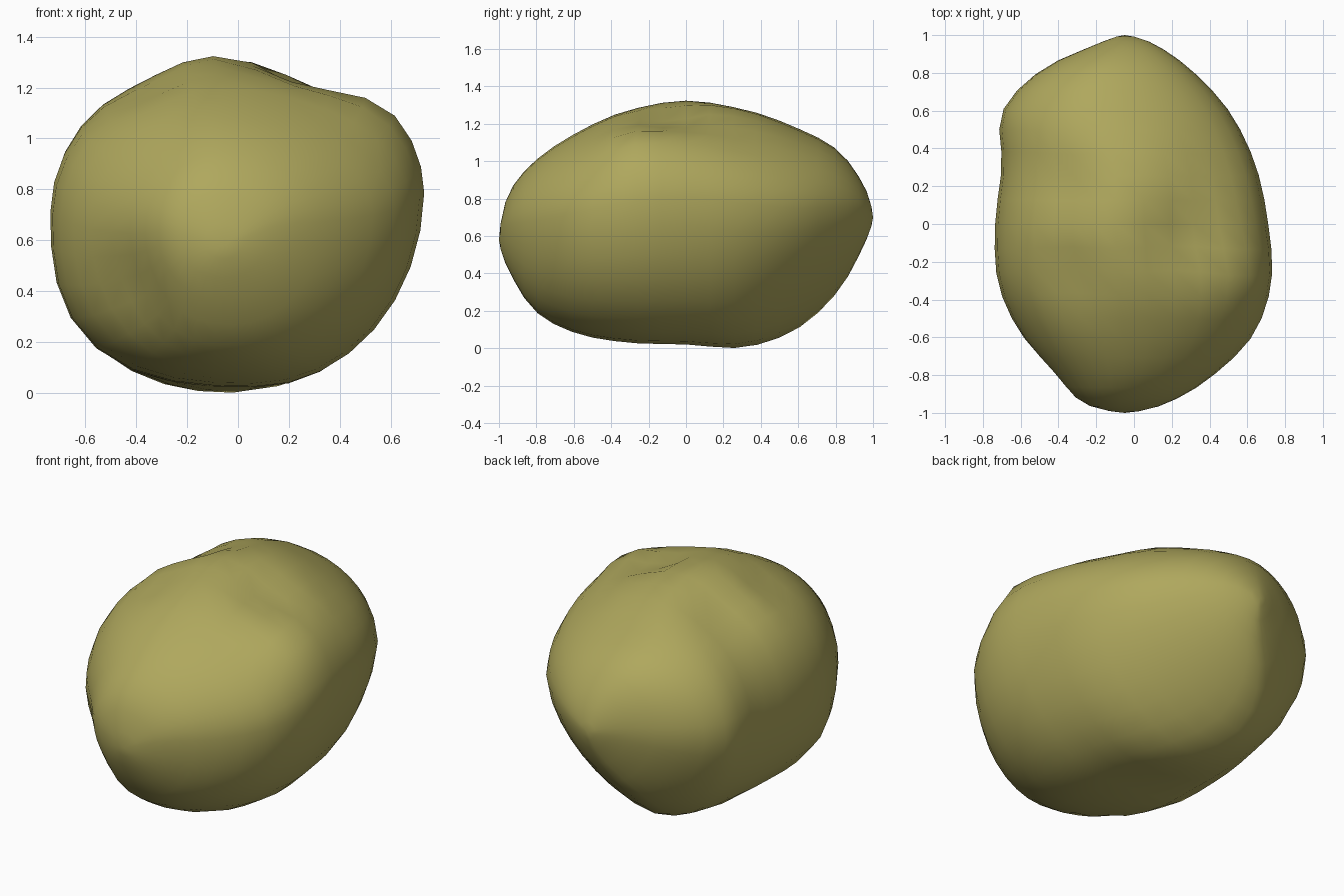
import bpy
import bmesh
import math
from mathutils import Vector

cube = bpy.data.objects.get("Cube")
if cube:
    bpy.data.objects.remove(cube, do_unlink=True)

# Extents of the boulder at equal angle steps from the front tip to the back tip
LEFT = [-.05, -.27, -.42, -.60, -.72, -.735, -.70, -.70, -.50, -.20, -.05]
RIGHT = [-.05, .17, .41, .63, .725, .71, .645, .51, .31, .11, -.05]
BOTTOM = [.58, .42, .20, .08, .03, .02, .005, .10, .30, .55, .70]
TOP = [.58, .82, 1.0, 1.15, 1.28, 1.33, 1.285, 1.18, 1.06, .87, .70]

# Place of the lowest point across each section, and fullness of the lower quarters
KEEL = [.50, .50, .55, .38, .45]
LOWER_LEFT = [2.2, 2.5, 2.7, 1.5, 1.6]
LOWER_RIGHT = [2.0, 2.0, 1.95, 1.6, 1.7]
UPPER = 1.9

# Dents (positive depth) and swellings (negative): centre, width, depth
DENTS = [
    ((.27, -.08, 1.25), .20, .08),
    ((.36, .28, 1.12), .20, .03),
    ((.55, -.28, 1.08), .20, -.05),
    ((-.36, -.25, 1.22), .20, .06),
    ((-.36, .20, 1.22), .20, .06),
    ((-.45, -.75, .38), .22, .07),
]
RINGS, SIDES = 24, 32


def sample(values, t):
    """Smoothly interpolate a list with t from 0 to 1."""
    f = t * (len(values) - 1)
    i = min(int(f), len(values) - 2)
    u = f - i
    a, b = values[i], values[i + 1]
    before = values[i - 1] if i else a
    after = values[i + 2] if i + 2 < len(values) else b
    ma, mb = (b - before) / 2, (after - a) / 2
    return (a * (2 * u**3 - 3 * u**2 + 1) + ma * (u**3 - 2 * u**2 + u)
            + b * (3 * u**2 - 2 * u**3) + mb * (u**3 - u**2))


def section_point(t, angle):
    """Point on a rounded section whose four quarters differ in fullness."""
    left, right = sample(LEFT, t), sample(RIGHT, t)
    low, high = sample(BOTTOM, t), sample(TOP, t)
    c, s = math.cos(angle), math.sin(angle)
    # Highest, lowest and widest places of the section
    middle = left + (right - left) * (.44 if s > 0 else sample(KEEL, t))
    waist = low + (high - low) * (.60 if c > 0 else .53)
    power = UPPER if s > 0 else sample(LOWER_RIGHT if c > 0 else LOWER_LEFT, t)
    r = (abs(c)**power + abs(s)**power) ** (-1 / power)
    x = middle + c * r * ((right - middle) if c > 0 else (middle - left))
    z = waist + s * r * ((high - waist) if s > 0 else (waist - low))
    return Vector((x, -math.cos(math.pi * t), z))


def dented(point):
    """Push a point towards the middle of the boulder where a dent lies."""
    inward = (Vector((0, 0, .66)) - point).normalized()
    move = sum(depth * math.exp(-((point - Vector(c)).length / width) ** 2)
               for c, width, depth in DENTS)
    return point + inward * move


# Boulder body: rings from front to back, closed by a fan at each tip
bm = bmesh.new()
rings = [[bm.verts.new(dented(section_point(i / RINGS, 2 * math.pi * j / SIDES)))
          for j in range(SIDES)] for i in range(1, RINGS)]
tips = [bm.verts.new(section_point(t, 0)) for t in (0, 1)]
for j in range(SIDES):
    k = (j + 1) % SIDES
    for a, b in zip(rings, rings[1:]):
        bm.faces.new((a[j], a[k], b[k], b[j]))
    bm.faces.new((tips[0], rings[0][k], rings[0][j]))
    bm.faces.new((tips[1], rings[-1][j], rings[-1][k]))
bmesh.ops.recalc_face_normals(bm, faces=bm.faces)

mesh = bpy.data.meshes.new("boulder")
bm.to_mesh(mesh)
bm.free()
boulder = bpy.data.objects.new("boulder", mesh)
bpy.context.collection.objects.link(boulder)

# Olive stone colour
stone = bpy.data.materials.new("olive_stone")
stone.use_nodes = True
colour = (.43, .39, .11, 1)
stone.diffuse_color = colour
stone.node_tree.nodes["Principled BSDF"].inputs["Base Color"].default_value = colour
mesh.materials.append(stone)
for polygon in mesh.polygons:
    polygon.use_smooth = True
